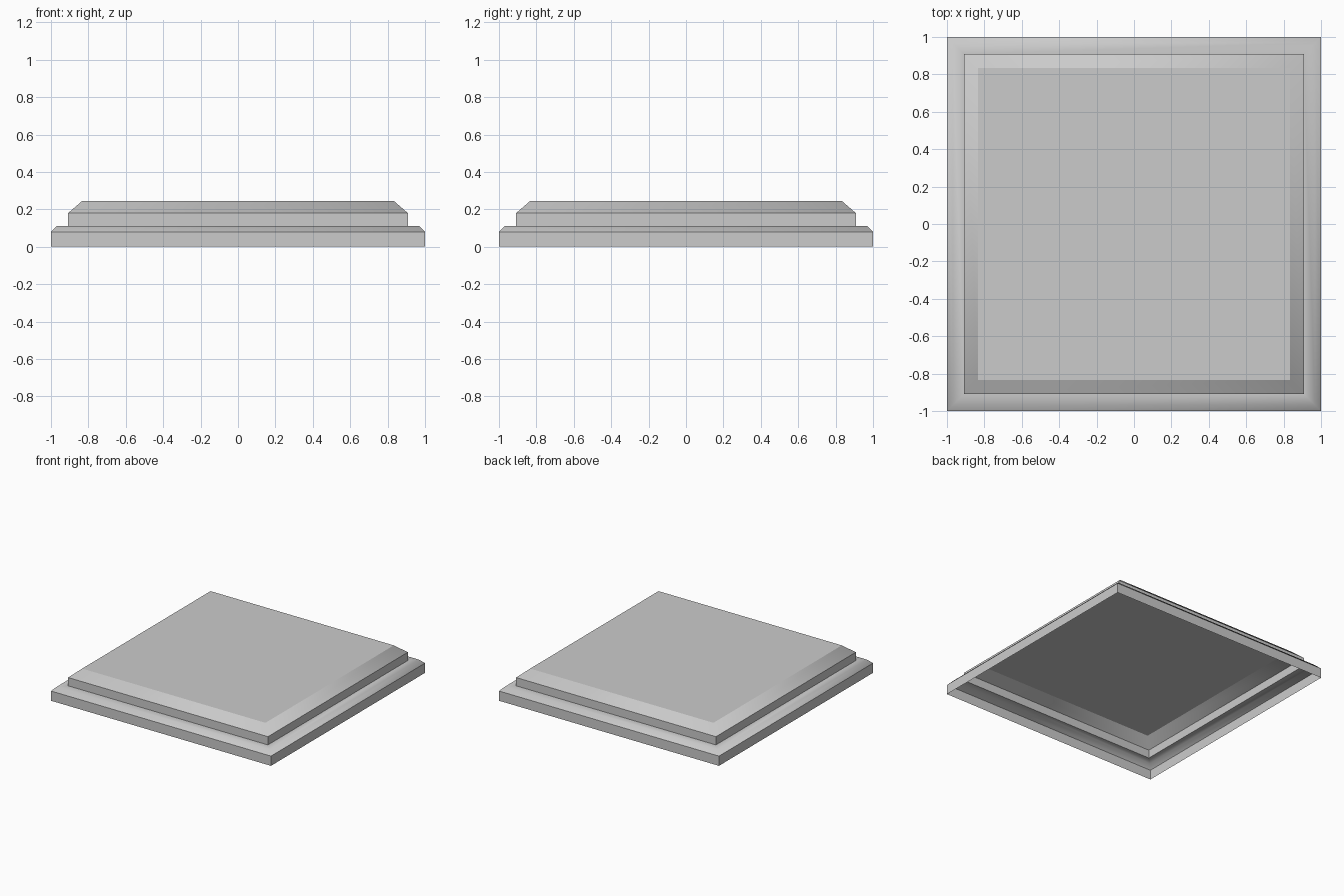
import bpy, bmesh

if "Cube" in bpy.data.objects:
    bpy.data.objects.remove(bpy.data.objects["Cube"])

# Profile from the open bottom rim to the top: half width, height, sharp ring
PROFILE = [
    (1.0, 0.0, True),
    (1.0, 0.08, True),
    (0.968, 0.112, False),
    (0.908, 0.112, True),
    (0.908, 0.18, True),
    (0.833, 0.245, True),
]
CORNERS = [(-1, -1), (1, -1), (1, 1), (-1, 1)]

bm = bmesh.new()

# Square rings, one per profile point
rings = [[bm.verts.new((sx * r, sy * r, z)) for sx, sy in CORNERS]
         for r, z, _ in PROFILE]

# Walls, bevels and ledge; the underside stays open
for lower, upper in zip(rings, rings[1:]):
    for i in range(4):
        j = (i + 1) % 4
        bm.faces.new((lower[i], lower[j], upper[j], upper[i])).smooth = True

# Top panel
bm.faces.new(rings[-1])

# Crisp steps and crisp wall corners, with bevels blending around the corners
for ring, (_, _, sharp) in zip(rings, PROFILE):
    for i in range(4):
        bm.edges.get((ring[i], ring[(i + 1) % 4])).smooth = not sharp
for k in (0, 3):
    for i in range(4):
        bm.edges.get((rings[k][i], rings[k + 1][i])).smooth = False

mesh = bpy.data.meshes.new("stepped_base")
bm.to_mesh(mesh)
bm.free()
base = bpy.data.objects.new("stepped_base", mesh)
bpy.context.collection.objects.link(base)
